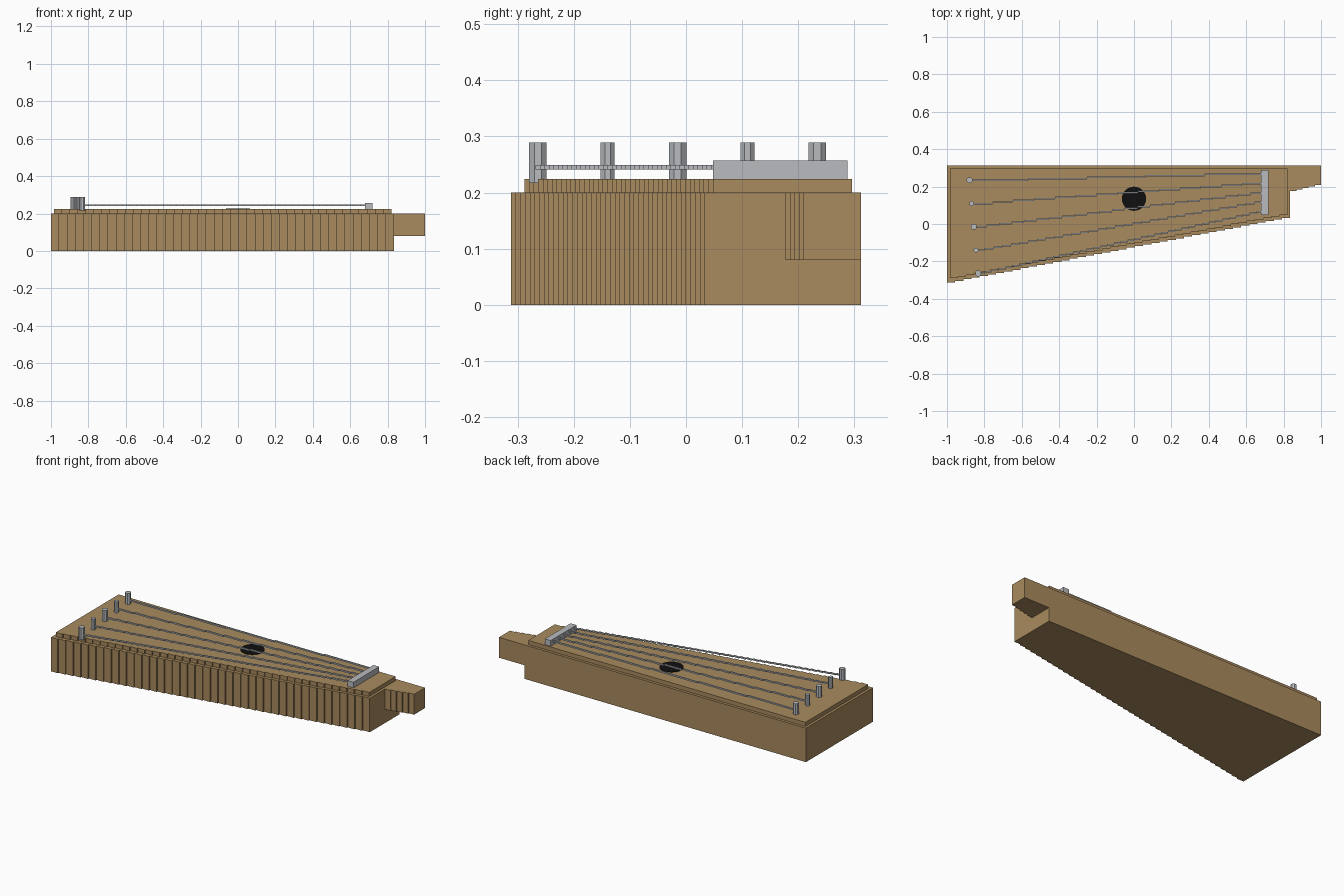
import bpy, bmesh, math

if "Cube" in bpy.data.objects:
    bpy.data.objects.remove(bpy.data.objects["Cube"])


def material(name, rgb):
    m = bpy.data.materials.new(name)
    m.diffuse_color = (*rgb, 1)
    m.use_nodes = True
    m.node_tree.nodes["Principled BSDF"].inputs["Base Color"].default_value = m.diffuse_color
    return m


WOOD = material("wood", (0.395, 0.256, 0.113))
STEEL = material("steel", (0.48, 0.497, 0.525))
BLACK = material("black", (0.005, 0.005, 0.005))


def add_object(name, bm, mat):
    bmesh.ops.recalc_face_normals(bm, faces=bm.faces[:])
    me = bpy.data.meshes.new(name)
    bm.to_mesh(me)
    bm.free()
    me.materials.append(mat)
    ob = bpy.data.objects.new(name, me)
    bpy.context.collection.objects.link(ob)
    return ob


def extrude(bm, outline, z0, z1):
    face = bm.faces.new([bm.verts.new((x, y, z0)) for x, y in outline])
    up = bmesh.ops.extrude_face_region(bm, geom=[face], use_keep_orig=True)
    for v in up["geom"]:
        if isinstance(v, bmesh.types.BMVert):
            v.co.z = z1


def prism(name, outline, z0, z1, mat):
    bm = bmesh.new()
    extrude(bm, outline, z0, z1)
    return add_object(name, bm, mat)


def stairs(x0, x1, y0, y1, n):
    """Stepped line of n treads from (x0, y0) to (x1, y1)."""
    pts = []
    for i in range(n):
        y = y0 + (y1 - y0) * i / (n - 1)
        pts += [(x0 + (x1 - x0) * i / n, y), (x0 + (x1 - x0) * (i + 1) / n, y)]
    return pts


def stepped_slab(name, x0, x1, y0, y1, back, n, z0, z1):
    outline = stairs(x0, x1, y0, y1, n) + [(x1, back), (x0, back)]
    return prism(name, outline, z0, z1, WOOD)


# Sound box, raised lid and end tab, each with a stepped slanting front edge
stepped_slab("sound_box", -1, 0.835, -0.312, 0.033, 0.312, 42, 0, 0.2)
stepped_slab("lid", -0.985, 0.82, -0.288, 0.048, 0.296, 42, 0.2, 0.224)
stepped_slab("end_tab", 0.835, 1, 0.177, 0.209, 0.312, 5, 0.08, 0.2)

# Sound hole
ring = [math.tau * i / 24 for i in range(24)]
prism("sound_hole", [(0.065 * math.cos(a), 0.135 + 0.065 * math.sin(a)) for a in ring],
      0.222, 0.227, BLACK)

# Bridge
prism("bridge", [(0.68, 0.048), (0.718, 0.048), (0.718, 0.288), (0.68, 0.288)],
      0.224, 0.257, STEEL)

# Tuning pins, each with a stepped string running to the bridge
for i in range(5):
    x, y = -0.88 + 0.0117 * i, 0.234 - 0.1245 * i
    half = 0.0155 if i % 2 == 0 else 0.0125
    r = half / math.cos(math.pi / 8)
    octagon = [(x + r * math.cos(math.tau * (k + 0.5) / 8),
                y + r * math.sin(math.tau * (k + 0.5) / 8)) for k in range(8)]
    prism(f"tuning_pin_{i + 1}", octagon, 0.217, 0.289, STEEL)

    end_y = 0.265 - 0.05 * i
    steps = max(2, round((end_y - y) / 0.008) + 1)
    line = stairs(x, 0.69, y, end_y, steps)
    bm = bmesh.new()
    for (xa, ya), (xb, yb) in zip(line[::2], line[1::2]):
        extrude(bm, [(xa, ya - 0.004), (xb, ya - 0.004),
                     (xb, ya + 0.004), (xa, ya + 0.004)], 0.241, 0.249)
    add_object(f"string_{i + 1}", bm, STEEL)
